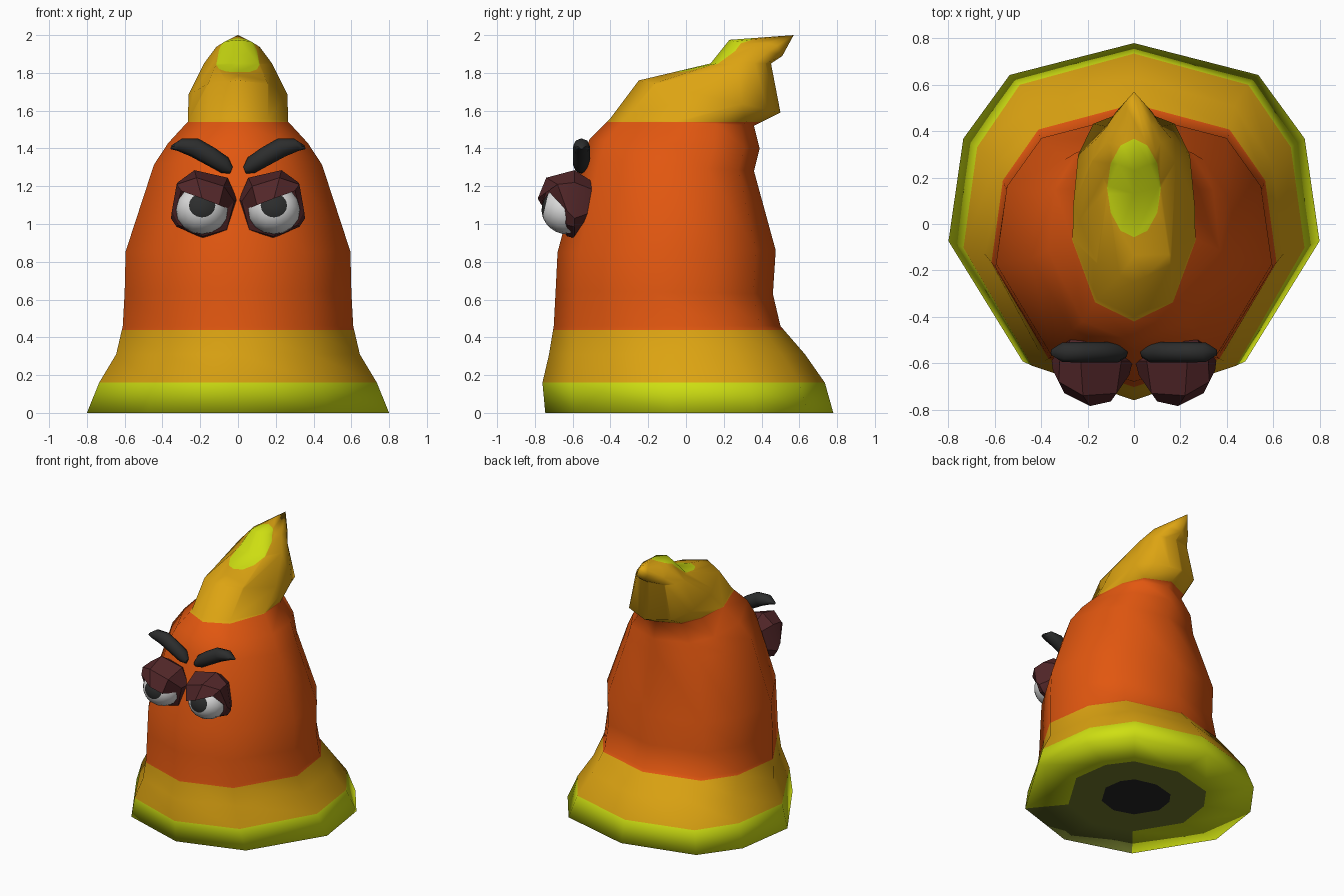
import bpy, bmesh, math
from mathutils import Vector, Matrix

if "Cube" in bpy.data.objects:
    bpy.data.objects.remove(bpy.data.objects["Cube"])


def material(name, rgb):
    m = bpy.data.materials.new(name)
    m.diffuse_color = (*rgb, 1)
    m.use_nodes = True
    m.node_tree.nodes["Principled BSDF"].inputs["Base Color"].default_value = m.diffuse_color
    return m


ORANGE = material("orange", (0.76, 0.095, 0.005))
YELLOW = material("golden yellow", (0.72, 0.37, 0.006))
LIME = material("lime", (0.62, 0.74, 0.006))
OLIVE = material("dark olive", (0.16, 0.19, 0.025))
BLACK = material("black", (0.018, 0.018, 0.018))
MAROON = material("maroon", (0.085, 0.02, 0.022))
CHARCOAL = material("charcoal", (0.025, 0.026, 0.026))
WHITE = material("eye white", (0.72, 0.72, 0.72))


def finish(bm, name, mats, angle=None, mirror=False):
    bmesh.ops.recalc_face_normals(bm, faces=bm.faces)
    me = bpy.data.meshes.new(name)
    bm.to_mesh(me)
    bm.free()
    for m in mats:
        me.materials.append(m)
    ob = bpy.data.objects.new(name, me)
    bpy.context.collection.objects.link(ob)
    me.polygons.foreach_set("use_smooth", [True] * len(me.polygons))
    if angle:
        bpy.ops.object.select_all(action='DESELECT')
        ob.select_set(True)
        bpy.context.view_layer.objects.active = ob
        bpy.ops.object.shade_smooth_by_angle(angle=math.radians(angle))
    if mirror:
        mod = ob.modifiers.new("Mirror", 'MIRROR')
        mod.use_mirror_merge = False
    return ob


def loft(bm, rings):
    """Bridge a list of equally long point loops; returns the vertex loops."""
    loops = [[bm.verts.new(p) for p in r] for r in rings]
    n = len(loops[0])
    for a, b in zip(loops, loops[1:]):
        for i in range(n):
            j = (i + 1) % n
            bm.faces.new((a[i], a[j], b[j], b[i]))
    return loops


# Body: ten-sided loops, tilted towards the bent tip
half = [(0, 1), (0.67, 0.82), (0.92, 0.46), (1, -0.12), (0.6, -0.8), (0, -1)]
outline = half + [(-x, y) for x, y in half[-2:0:-1]]


def body_ring(w, yf, zf, yb, zb):
    pts = []
    for x, y in outline:
        t = (y + 1) / 2
        pts.append((w * x, yf + (yb - yf) * t, zf + (zb - zf) * t))
    return pts


sections = [  # half width, front y, front z, back y, back z
    (0.24, -0.22, 0, 0.24, 0),
    (0.48, -0.45, 0, 0.47, 0),
    (0.80, -0.745, 0, 0.78, 0),
    (0.735, -0.76, 0.16, 0.735, 0.16),
    (0.645, -0.725, 0.31, 0.63, 0.31),
    (0.61, -0.70, 0.46, 0.50, 0.46),
    (0.60, -0.69, 0.65, 0.46, 0.63),
    (0.595, -0.68, 0.85, 0.475, 0.86),
    (0.445, -0.55, 1.34, 0.36, 1.28),
    (0.37, -0.51, 1.45, 0.39, 1.40),
    (0.265, -0.40, 1.56, 0.36, 1.52),
    (0.262, -0.25, 1.76, 0.50, 1.59),
    (0.18, 0.13, 1.85, 0.45, 1.85),
    (0.115, 0.23, 1.975, 0.51, 1.89),
]
bm = bmesh.new()
loops = loft(bm, [body_ring(*s) for s in sections])
bm.faces.new(loops[0])
tip = bm.verts.new((0, 0.57, 2.0))
top = loops[-1]
for i in range(len(top)):
    bm.faces.new((top[i], top[(i + 1) % len(top)], tip))
bmesh.ops.recalc_face_normals(bm, faces=bm.faces)

# Colour borders cut into the body
for z in (0.44, 1.54):
    bmesh.ops.bisect_plane(bm, geom=bm.verts[:] + bm.edges[:] + bm.faces[:],
                           plane_co=(0, 0, z), plane_no=(0, 0, 1), dist=1e-4)


def crest_faces(inside):
    return [f for f in bm.faces if f.normal.z > 0.05
            and f.calc_center_median().z > 1.7 and inside(f.calc_center_median())]


# Oval patch on the crest, cut with tangent planes
planes = []
for k in range(12):
    a = math.tau * (k + 0.5) / 12
    co = Vector((0.112 * math.cos(a), 0.155 + 0.205 * math.sin(a), 0))
    no = Vector((math.cos(a) / 0.112, math.sin(a) / 0.205, 0)).normalized()
    planes.append((co, no))
for k, (co, no) in enumerate(planes):
    faces = crest_faces(lambda c: all((c - p).dot(n) < 1e-4 for p, n in planes[:k]))
    geom = list({v for f in faces for v in f.verts}) + \
        list({e for f in faces for e in f.edges}) + faces
    bmesh.ops.bisect_plane(bm, geom=geom, plane_co=co, plane_no=no, dist=1e-4)
    bm.normal_update()
patch = set(crest_faces(lambda c: all((c - p).dot(n) < 1e-4 for p, n in planes)))

# Body colours by height, and by distance from the middle underneath
for f in bm.faces:
    c = f.calc_center_median()
    if max(v.co.z for v in f.verts) < 1e-4:
        reach = max(abs(v.co.x) for v in f.verts)
        f.material_index = 4 if reach < 0.25 else 3 if reach < 0.49 else 2
    elif c.z < 0.16 or f in patch:
        f.material_index = 2
    elif c.z < 0.44 or c.z > 1.54:
        f.material_index = 1
finish(bm, "body", [ORANGE, YELLOW, LIME, OLIVE, BLACK])

# Eyelids: faceted shell with a slanted, overhanging upper lid
outer = [(0.355, 1.03), (0.32, 1.22), (0.23, 1.285), (0.055, 1.245),
         (0.005, 1.13), (0.045, 0.96), (0.185, 0.925), (0.325, 0.985)]
back = [(0.19 + (x - 0.19) * 0.55, -0.475, 1.12 + (z - 1.12) * 0.55) for x, z in outer]
widest = [(x, -0.59, z) for x, z in outer]
brim = [(0.35, -0.63, 1.07), (0.325, -0.68, 1.21), (0.22, -0.74, 1.245),
        (0.075, -0.73, 1.2), (0.02, -0.65, 1.12), (0.06, -0.63, 0.97),
        (0.187, -0.63, 0.935), (0.315, -0.63, 0.995)]
opening = [(0.325, -0.645, 1.09), (0.30, -0.73, 1.175), (0.19, -0.785, 1.135),
           (0.10, -0.765, 1.10), (0.055, -0.66, 1.08), (0.085, -0.645, 0.995),
           (0.19, -0.645, 0.957), (0.30, -0.645, 1.015)]
bm = bmesh.new()
lid = loft(bm, [back, widest, brim, opening])
bm.faces.new(lid[0])
finish(bm, "eyelids", [MAROON], 30, True)

# Eyeballs: pole turned forward so the pupil is a clean round cap
bm = bmesh.new()
bmesh.ops.create_uvsphere(bm, u_segments=16, v_segments=12, radius=1)
for f in bm.faces:
    f.material_index = 1 if f.calc_center_median().z > math.cos(math.radians(30)) else 0
bm.transform(Matrix.Translation((0.19, -0.625, 1.075))
             @ Matrix.Diagonal((0.14, 0.14, 0.13, 1))
             @ Matrix.Rotation(math.radians(78), 4, 'X'))
finish(bm, "eyeballs", [WHITE, CHARCOAL], 40, True)

# Eyebrows: thick tapered arcs
arc = [(0.035, 1.285, 0.018), (0.07, 1.312, 0.042), (0.14, 1.355, 0.047),
       (0.23, 1.405, 0.048), (0.31, 1.42, 0.032), (0.355, 1.407, 0.01)]
rings = []
for x, z, r in arc:
    ry = min(0.045, r * 1.3)
    rings.append([(x - 0.4 * r * math.sin(a), -0.553 + ry * math.cos(a),
                   z + r * math.sin(a)) for a in (math.tau * k / 8 for k in range(8))])
bm = bmesh.new()
brow = loft(bm, rings)
bm.faces.new(brow[0])
bm.faces.new(brow[-1])
finish(bm, "eyebrows", [CHARCOAL], 50, True)
